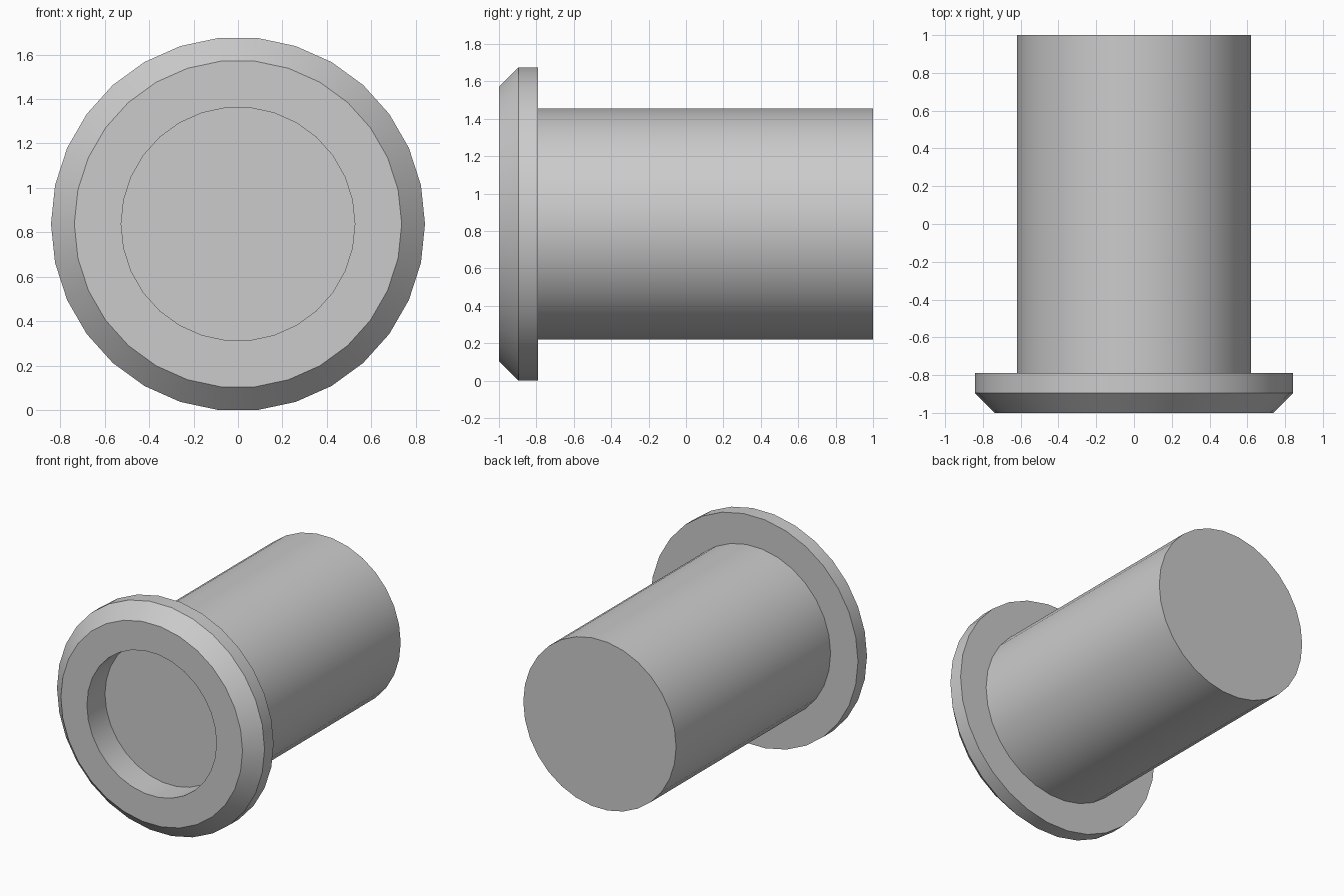
import bpy, bmesh
from math import cos, sin, pi, radians

if "Cube" in bpy.data.objects:
    bpy.data.objects.remove(bpy.data.objects["Cube"])

SIDES = 30
CENTRE_Z = 0.8375

# Profile as (radius, y): recess floor, recess rim, chamfer, flange, shaft
PROFILE = [(0.526, -0.79), (0.526, -1.0), (0.737, -1.0), (0.842, -0.895),
           (0.842, -0.79), (0.62, -0.79), (0.62, 1.0)]

bm = bmesh.new()
rings = []
for r, y in PROFILE:
    angles = [2 * pi * i / SIDES for i in range(SIDES)]
    rings.append([bm.verts.new((r * cos(a), y, r * sin(a))) for a in angles])

# Walls between neighbouring rings
for a, b in zip(rings, rings[1:]):
    for i in range(SIDES):
        j = (i + 1) % SIDES
        bm.faces.new((a[i], a[j], b[j], b[i]))

# Flat recess floor and shaft end
bm.faces.new(rings[0])
bm.faces.new(rings[-1])
bmesh.ops.recalc_face_normals(bm, faces=bm.faces)

mesh = bpy.data.meshes.new("flanged_pin")
bm.to_mesh(mesh)
bm.free()
pin = bpy.data.objects.new("flanged_pin", mesh)
pin.location.z = CENTRE_Z
bpy.context.collection.objects.link(pin)

# Smooth round sides, crisp rims
bpy.context.view_layer.objects.active = pin
pin.select_set(True)
bpy.ops.object.shade_smooth_by_angle(angle=radians(30))
